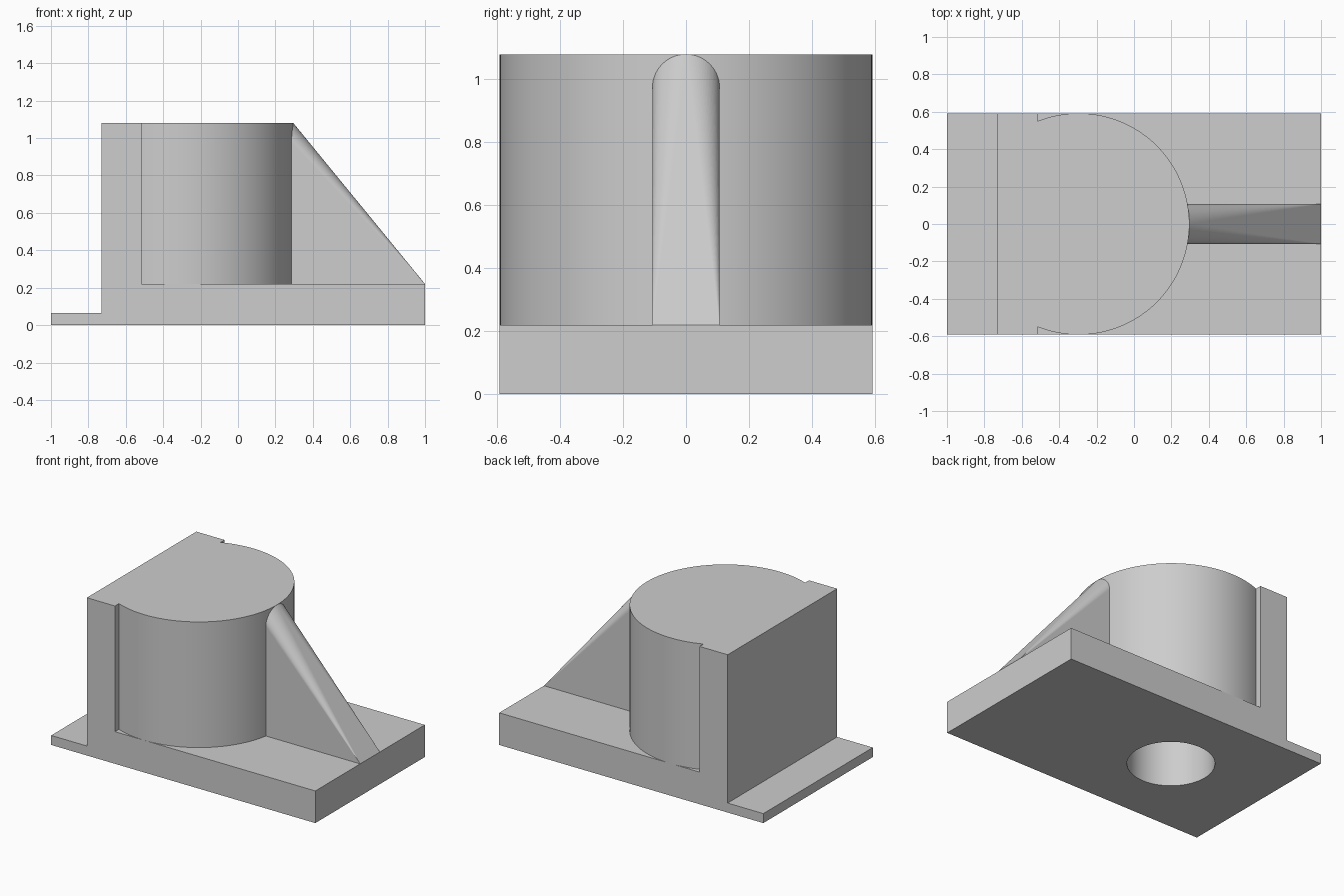
import bpy, bmesh
from math import cos, sin, pi, sqrt

if "Cube" in bpy.data.objects:
    bpy.data.objects.remove(bpy.data.objects["Cube"], do_unlink=True)

HALF_W = 0.592      # half depth, also the boss radius
BOSS_X = -0.296     # boss axis
DECK, TOP = 0.22, 1.08
RIB = 0.107         # half width of the rib

GREY = (0.61, 0.61, 0.61, 1)
grey = bpy.data.materials.new("mid grey")
grey.use_nodes = True
grey.diffuse_color = GREY
grey.node_tree.nodes["Principled BSDF"].inputs["Base Color"].default_value = GREY


def make(name, bm):
    bmesh.ops.recalc_face_normals(bm, faces=bm.faces)
    mesh = bpy.data.meshes.new(name)
    bm.to_mesh(mesh)
    bm.free()
    mesh.materials.append(grey)
    obj = bpy.data.objects.new(name, mesh)
    bpy.context.collection.objects.link(obj)
    return obj


def extrude(name, points, offset):
    bm = bmesh.new()
    face = bm.faces.new([bm.verts.new(p) for p in points])
    new = bmesh.ops.extrude_face_region(bm, geom=[face])["geom"]
    bmesh.ops.translate(bm, vec=offset, verts=[v for v in new if isinstance(v, bmesh.types.BMVert)])
    return make(name, bm)


def cylinder(name, radius, z0, z1, sides, min_x):
    # Points behind min_x are pulled forward to it, leaving a flat back
    ring = []
    for i in range(sides):
        a = 2 * pi * i / sides
        x = BOSS_X + radius * cos(a)
        if x >= min_x:
            ring.append((x, radius * sin(a), z0))
    return extrude(name, ring, (0, 0, z1 - z0))


def activate(obj):
    bpy.ops.object.select_all(action="DESELECT")
    obj.select_set(True)
    bpy.context.view_layer.objects.active = obj


def combine(target, other, operation):
    mod = target.modifiers.new(operation.lower(), "BOOLEAN")
    mod.operation, mod.solver, mod.object = operation, "EXACT", other
    activate(target)
    bpy.ops.object.modifier_apply(modifier=mod.name)
    bpy.data.objects.remove(other, do_unlink=True)


# Stepped base plate with upright back block
profile = [(-1, 0), (1, 0), (1, DECK), (-0.517, DECK), (-0.517, TOP),
           (-0.73, TOP), (-0.73, 0.065), (-1, 0.065)]
body = extrude("bracket_body", [(x, -HALF_W, z) for x, z in profile], (0, 2 * HALF_W, 0))

# Round-fronted boss merging into the block, then the blind bore from below
combine(body, cylinder("boss", HALF_W, 0.1, TOP, 128, -0.65), "UNION")
combine(body, cylinder("bore_cutter", 0.27, -0.1, 0.86, 96, -1), "DIFFERENCE")
activate(body)
bpy.ops.object.shade_smooth_by_angle(angle=pi / 6)

# Support rib: a round arch on the boss tapering to a straight front edge
bm = bmesh.new()
STEPS = 48
for i in range(STEPS + 1):
    a = pi * i / STEPS
    y = RIB * cos(a)
    bm.verts.new((BOSS_X + sqrt(HALF_W ** 2 - y * y), y, TOP - RIB + RIB * sin(a)))
for y in (-RIB, RIB):
    bm.verts.new((BOSS_X + sqrt(HALF_W ** 2 - y * y), y, DECK))
    bm.verts.new((1, y, DECK))
bmesh.ops.convex_hull(bm, input=bm.verts)
make("support_rib", bm)
